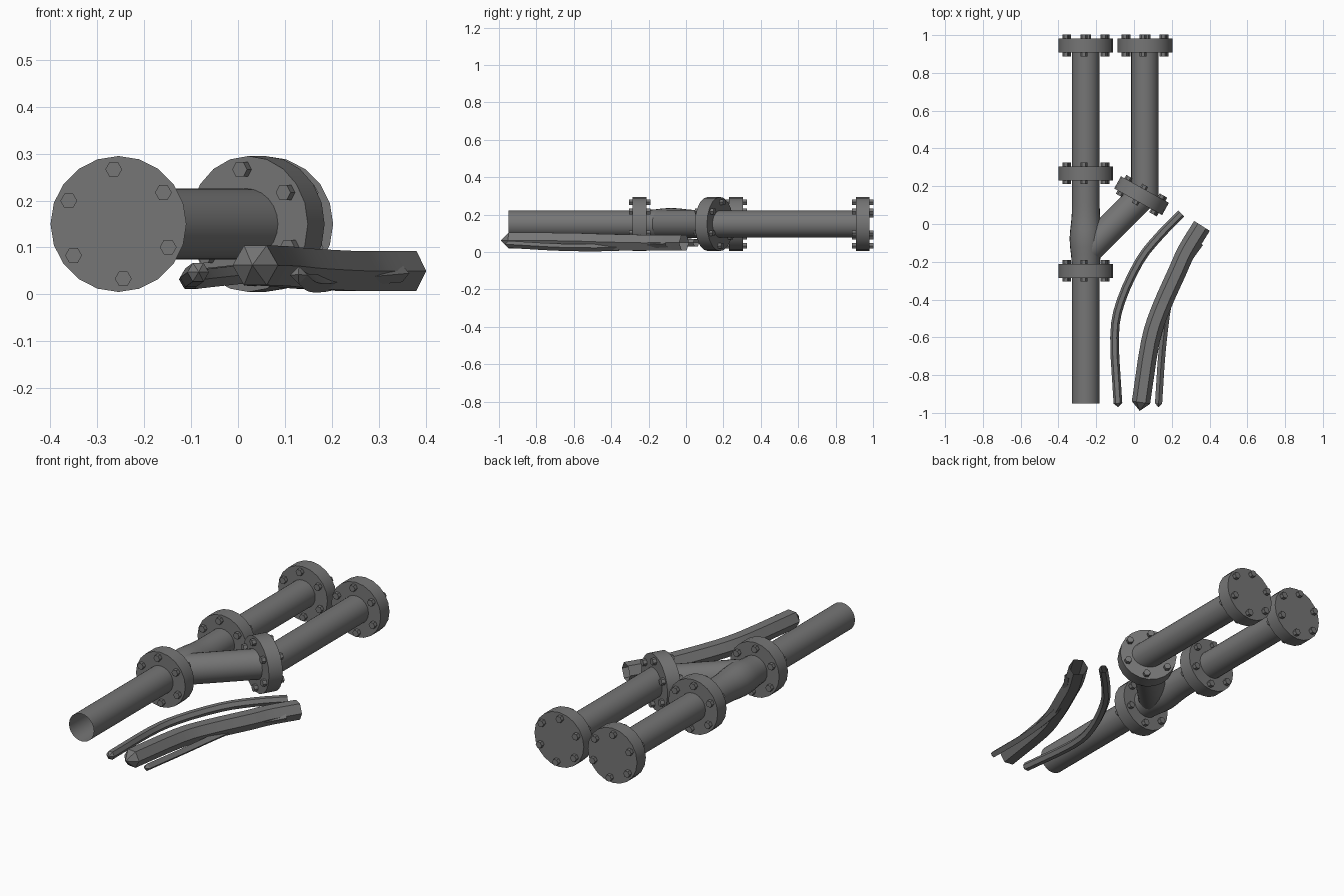
import bpy, bmesh, math
from mathutils import Vector

cube = bpy.data.objects.get("Cube")
if cube:
    bpy.data.objects.remove(cube, do_unlink=True)

metal = bpy.data.materials.new("dark grey metal")
metal.use_nodes = True
GREY = (0.18, 0.18, 0.18, 1)
metal.diffuse_color = GREY
metal.node_tree.nodes["Principled BSDF"].inputs["Base Color"].default_value = GREY

UP = Vector((0, 0, 1))
AXIS_Z = 0.15
PIPE_R = 0.073
MAIN_X, SIDE_X = -0.255, 0.058


def finish(bm, name):
    mesh = bpy.data.meshes.new(name)
    bm.to_mesh(mesh)
    bm.free()
    mesh.materials.append(metal)
    obj = bpy.data.objects.new(name, mesh)
    bpy.context.collection.objects.link(obj)
    bpy.ops.object.select_all(action='DESELECT')
    obj.select_set(True)
    bpy.context.view_layer.objects.active = obj
    bpy.ops.object.shade_smooth_by_angle(angle=math.radians(30))
    return obj


def sweep(bm, path, radii, sides, capped=False, turn=0.0, tip=0.0):
    """Sweep a regular polygon along a path, open unless capped."""
    path = [Vector(p) for p in path]
    rings = []
    for i, p in enumerate(path):
        t = (path[min(i + 1, len(path) - 1)] - path[max(i - 1, 0)]).normalized()
        side = t.cross(UP).normalized()
        up = side.cross(t)
        ring = []
        for k in range(sides):
            a = turn + math.tau * k / sides
            ring.append(bm.verts.new(p + radii[i] * (math.cos(a) * side + math.sin(a) * up)))
        rings.append(ring)
    for a, b in zip(rings, rings[1:]):
        for k in range(sides):
            n = (k + 1) % sides
            bm.faces.new((b[k], b[n], a[n], a[k]))
    if capped:
        bm.faces.new(rings[0])
        bm.faces.new(rings[-1][::-1])
    if tip:
        point = bm.verts.new(path[0] - tip * (path[1] - path[0]).normalized())
        for k in range(sides):
            bm.faces.new((rings[0][k], rings[0][(k + 1) % sides], point))


def pipe(name, start, end, radius=PIPE_R):
    bm = bmesh.new()
    sweep(bm, [start, end], [radius] * 2, 24)
    finish(bm, name)


def flange(name, x, y, tilt=0.0):
    """Disc with six hexagonal bolts standing out on both faces."""
    c = Vector((x, y, AXIS_Z))
    axis = Vector((math.sin(tilt), math.cos(tilt), 0))
    side = axis.cross(UP)
    bm = bmesh.new()
    sweep(bm, [c - axis * 0.037, c + axis * 0.037], [0.145] * 2, 20, True)
    for k in range(6):
        a = math.radians(95 + 60 * k)
        p = c + 0.117 * (math.cos(a) * side + math.sin(a) * UP)
        sweep(bm, [p - axis * 0.057, p + axis * 0.057], [0.018] * 2, 6, True)
    finish(bm, name)


def smooth_path(points, steps=3):
    pts = [Vector(p) for p in points]
    pts = [2 * pts[0] - pts[1]] + pts + [2 * pts[-1] - pts[-2]]
    out = []
    for a, b, c, d in zip(pts, pts[1:], pts[2:], pts[3:]):
        for s in range(steps):
            t = s / steps
            out.append(0.5 * (2 * b + (c - a) * t + (2 * a - 5 * b + 4 * c - d) * t ** 2
                              + (3 * b - a - 3 * c + d) * t ** 3))
    return out + [pts[-2]]


def cable(name, points, radius, sides, tip):
    bm = bmesh.new()
    path = smooth_path(points)
    sweep(bm, path, [radius] * len(path), sides, tip=tip)
    finish(bm, name)


# Straight pipes
pipe("front_pipe", (MAIN_X, -0.95, AXIS_Z), (MAIN_X, -0.25, AXIS_Z))
pipe("main_rear_pipe", (MAIN_X, 0.27, AXIS_Z), (MAIN_X, 0.94, AXIS_Z))
pipe("side_rear_pipe", (SIDE_X, 0.142, AXIS_Z), (SIDE_X, 0.94, AXIS_Z))

# Swollen junction with its diagonal branch
bm = bmesh.new()
COUNT = 13
path, radii = [], []
for i in range(COUNT):
    y = -0.25 + 0.52 * i / (COUNT - 1)
    path.append((MAIN_X, y, AXIS_Z))
    radii.append(PIPE_R + 0.013 * math.exp(-((y + 0.08) / 0.09) ** 2))
sweep(bm, path, radii, 24)
finish(bm, "junction_body")
pipe("junction_branch", (-0.25, -0.145, AXIS_Z), (0.035, 0.14, AXIS_Z), 0.076)

# Bolted flanges
flange("front_flange", MAIN_X, -0.248)
flange("middle_flange", MAIN_X, 0.268)
flange("main_end_flange", MAIN_X, 0.945)
flange("side_end_flange", SIDE_X, 0.945)
flange("branch_flange", 0.04, 0.15, math.radians(29))

# Loose cables lying beside the pipes
cable("thick_cable", [(0.037, -0.945, 0.062), (0.085, -0.63, 0.06), (0.137, -0.46, 0.055),
                      (0.23, -0.25, 0.05), (0.28, -0.14, 0.05), (0.36, -0.01, 0.05)],
      0.049, 6, 0.045)
cable("left_thin_cable", [(-0.085, -0.95, 0.047), (-0.103, -0.6, 0.032), (-0.07, -0.41, 0.035),
                          (0.03, -0.195, 0.045), (0.137, -0.06, 0.05), (0.25, 0.055, 0.05)],
      0.023, 6, 0.02)
cable("right_thin_cable", [(0.13, -0.95, 0.041), (0.15, -0.66, 0.025), (0.185, -0.4, 0.024),
                           (0.235, -0.265, 0.034), (0.35, -0.1, 0.045)],
      0.019, 4, 0.02)
